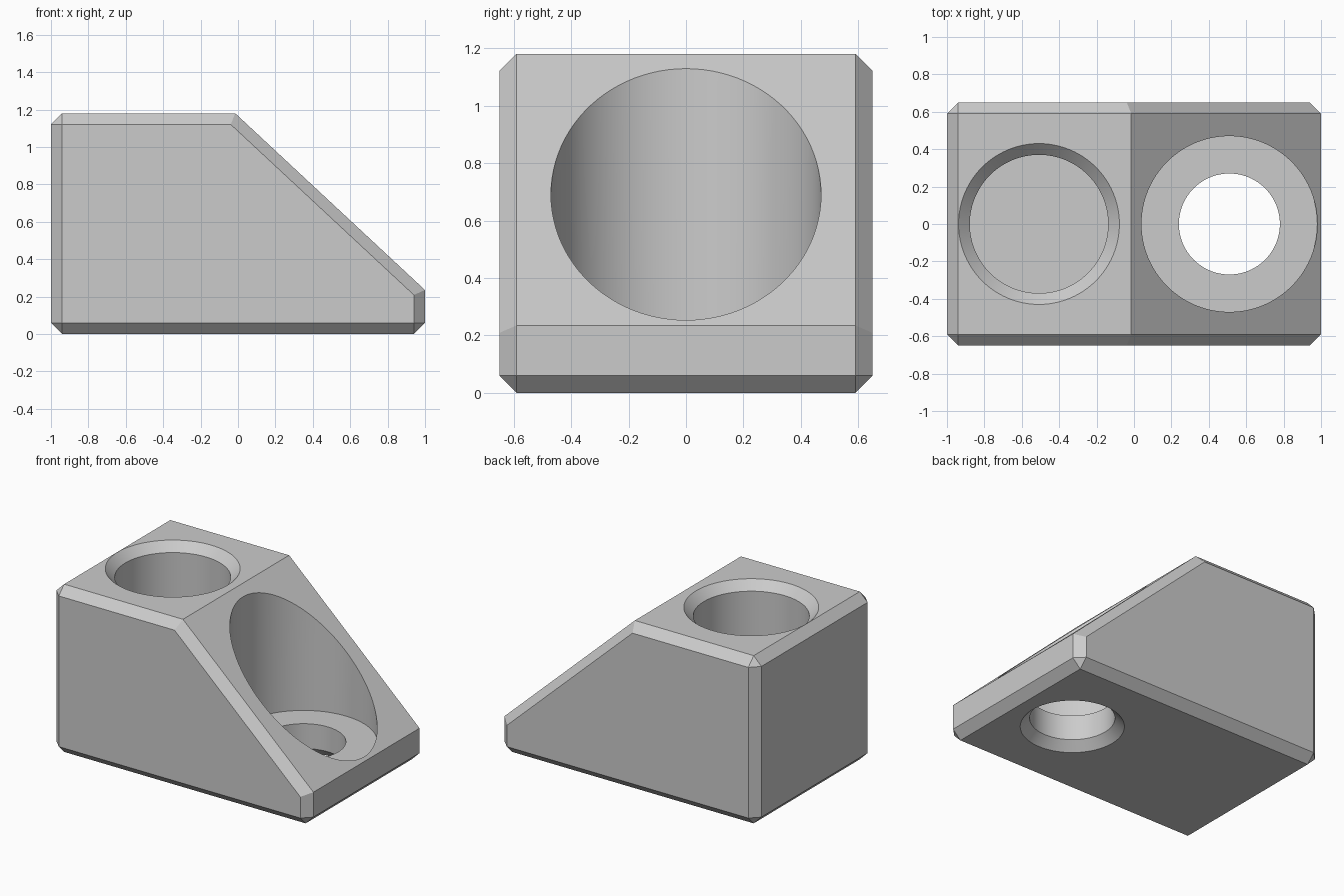
import bpy
import bmesh
import math

cube = bpy.data.objects.get("Cube")
if cube:
    bpy.data.objects.remove(cube, do_unlink=True)

HALF_DEPTH = 0.65
HEIGHT = 1.18
CHAMFER = 0.06
FLOOR = 0.235
SEGMENTS = 96

grey = bpy.data.materials.new("plain_grey")
grey.use_nodes = True
colour = (0.6, 0.6, 0.6, 1)
grey.diffuse_color = colour
grey.node_tree.nodes["Principled BSDF"].inputs["Base Color"].default_value = colour


def make_object(name, bm):
    bmesh.ops.recalc_face_normals(bm, faces=bm.faces)
    mesh = bpy.data.meshes.new(name)
    bm.to_mesh(mesh)
    bm.free()
    mesh.materials.append(grey)
    obj = bpy.data.objects.new(name, mesh)
    bpy.context.collection.objects.link(obj)
    return obj


def revolved_cutter(name, x, profile):
    """Closed solid of revolution from (radius, height) pairs."""
    bm = bmesh.new()
    rings = []
    for r, z in profile:
        angles = [math.tau * i / SEGMENTS for i in range(SEGMENTS)]
        rings.append([bm.verts.new((x + r * math.cos(a), r * math.sin(a), z)) for a in angles])
    for low, high in zip(rings, rings[1:]):
        for i in range(SEGMENTS):
            j = (i + 1) % SEGMENTS
            bm.faces.new((low[i], low[j], high[j], high[i]))
    bm.faces.new(rings[0])
    bm.faces.new(rings[-1])
    obj = make_object(name, bm)
    obj.hide_render = True
    return obj


# Wedge block: side profile extruded along y
bm = bmesh.new()
profile = [(-1, 0), (1, 0), (1, FLOOR), (-0.015, HEIGHT), (-1, HEIGHT)]
side = bm.faces.new([bm.verts.new((x, -HALF_DEPTH, z)) for x, z in profile])
extruded = bmesh.ops.extrude_face_region(bm, geom=[side])["geom"]
moved = [g for g in extruded if isinstance(g, bmesh.types.BMVert)]
bmesh.ops.translate(bm, verts=moved, vec=(0, 2 * HALF_DEPTH, 0))
bmesh.ops.recalc_face_normals(bm, faces=bm.faces)


# Chamfer every edge except the two crossing edges of the slope
def is_slope_crossing(edge):
    a, b = (v.co for v in edge.verts)
    across = abs(a.y - b.y) > 1
    return across and a.x > -0.5 and a.z > 0.1


edges = [e for e in bm.edges if not is_slope_crossing(e)]
bmesh.ops.bevel(bm, geom=edges, offset=CHAMFER, offset_type='OFFSET',
                segments=1, profile=0.5, affect='EDGES', clamp_overlap=True)
block = make_object("wedge_block", bm)

# Blind socket with a flared mouth, and a stepped bolt hole flared underneath
cutters = [
    revolved_cutter("socket_cutter", -0.508,
                    [(0.37, FLOOR), (0.37, 1.12), (0.47, 1.22)]),
    revolved_cutter("bolt_hole_cutter", 0.51,
                    [(0.37, -0.04), (0.27, 0.06), (0.27, FLOOR), (0.47, FLOOR), (0.47, 1.5)]),
]

bpy.ops.object.select_all(action='DESELECT')
block.select_set(True)
bpy.context.view_layer.objects.active = block
for cutter in cutters:
    mod = block.modifiers.new(cutter.name, 'BOOLEAN')
    mod.operation = 'DIFFERENCE'
    mod.solver = 'EXACT'
    mod.object = cutter
    bpy.ops.object.modifier_apply(modifier=mod.name)
    bpy.data.objects.remove(cutter, do_unlink=True)

# Smooth hole walls, crisp edges
bpy.ops.object.shade_smooth_by_angle(angle=math.radians(20))
